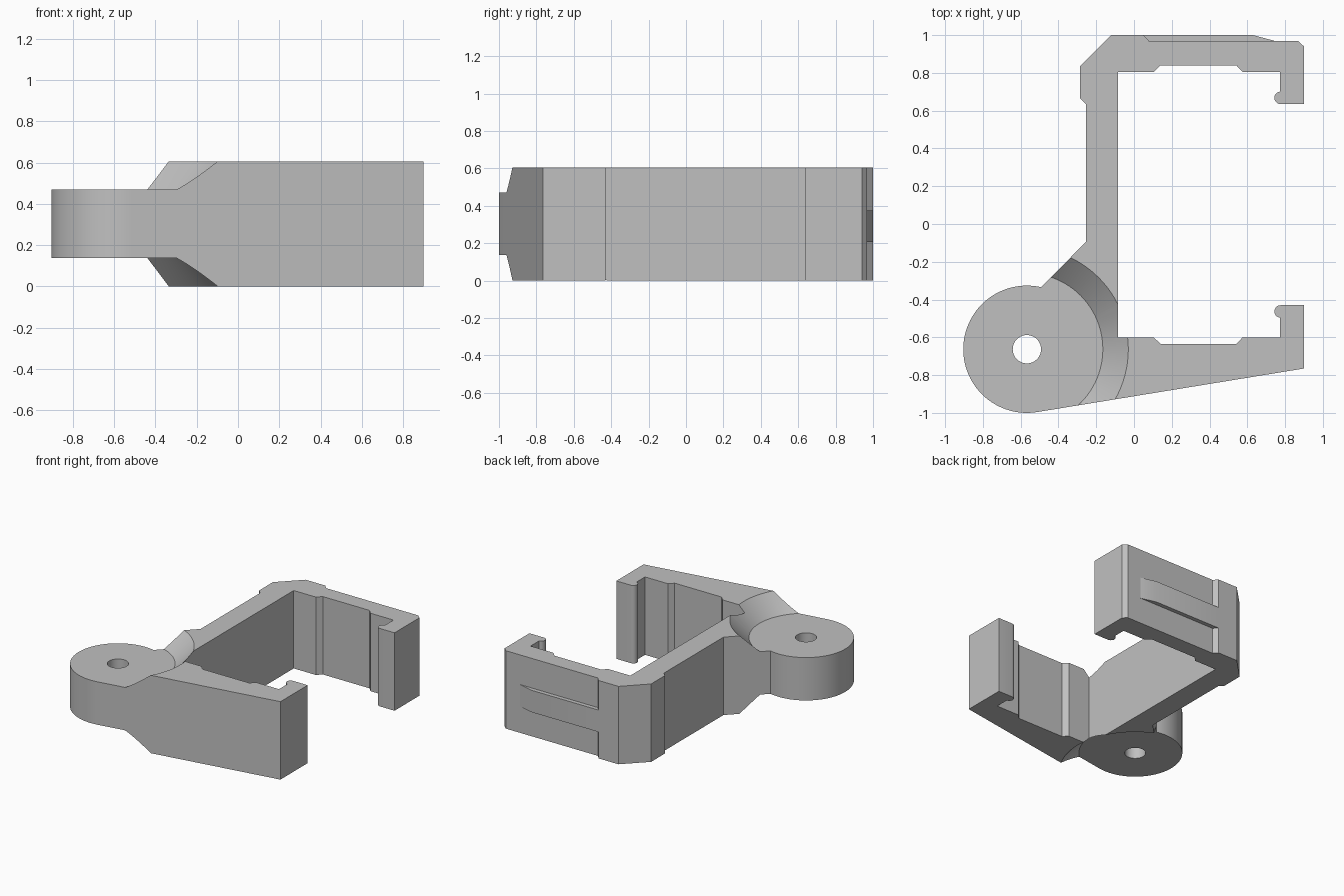
import bpy
import bmesh
from math import atan2, acos, hypot, cos, sin, pi
from mathutils import Matrix, Vector

cube = bpy.data.objects.get("Cube")
if cube:
    bpy.data.objects.remove(cube, do_unlink=True)

HEIGHT = 0.605
HUB = Vector((-0.567, -0.663))
HUB_R = 0.337
HUB_BOTTOM, HUB_TOP = 0.137, 0.47
MID_Y = 0.1025  # mirror line of the two clip arms

grey = bpy.data.materials.new("light grey plastic")
grey.use_nodes = True
grey.diffuse_color = (0.53, 0.53, 0.53, 1)
grey.node_tree.nodes["Principled BSDF"].inputs["Base Color"].default_value = (0.53, 0.53, 0.53, 1)


def finish(name, bm):
    bmesh.ops.recalc_face_normals(bm, faces=bm.faces)
    mesh = bpy.data.meshes.new(name)
    bm.to_mesh(mesh)
    bm.free()
    mesh.materials.append(grey)
    obj = bpy.data.objects.new(name, mesh)
    bpy.context.collection.objects.link(obj)
    return obj


def prism(name, outline, z0, z1):
    bm = bmesh.new()
    face = bm.faces.new([bm.verts.new((x, y, z0)) for x, y in outline])
    new = bmesh.ops.extrude_face_region(bm, geom=[face])["geom"]
    verts = [v for v in new if isinstance(v, bmesh.types.BMVert)]
    bmesh.ops.translate(bm, verts=verts, vec=(0, 0, z1 - z0))
    return finish(name, bm)


def arc(cx, cy, r, a0, a1, steps):
    angles = [a0 + (a1 - a0) * i / steps for i in range(steps + 1)]
    return [(cx + r * cos(a), cy + r * sin(a)) for a in angles]


def cut(target, r0, r1, z0, z1, segments):
    """Subtract an upright cone or cylinder centred on the hub."""
    bm = bmesh.new()
    place = Matrix.Translation((HUB.x, HUB.y, (z0 + z1) / 2))
    bmesh.ops.create_cone(bm, cap_ends=True, segments=segments, radius1=r0,
                          radius2=r1, depth=z1 - z0, matrix=place)
    cutter = finish("cutter", bm)
    cutter.hide_render = True
    mod = target.modifiers.new("cut", 'BOOLEAN')
    mod.operation = 'DIFFERENCE'
    mod.solver = 'EXACT'
    mod.object = cutter
    bpy.context.view_layer.objects.active = target
    bpy.ops.object.modifier_apply(modifier=mod.name)
    bpy.data.objects.remove(cutter, do_unlink=True)


# Inside edge of the front arm, from the lip to the back wall
lip = [(0.9, -0.43)] + arc(0.776, -0.463, 0.033, pi / 2, 3 * pi / 2, 10)
recess = [(0.772, -0.496), (0.772, -0.6), (0.575, -0.6), (0.542, -0.635),
          (0.14, -0.635), (0.105, -0.6), (-0.085, -0.6)]
inside = lip + recess
mirrored = [(x, 2 * MID_Y - y) for x, y in reversed(inside)]

# Outside edge of the rear arm and the back wall
outside = [(0.9, 0.94), (0.87, 0.968), (0.08, 0.968), (0.05, 1.0), (-0.12, 1.0),
           (-0.285, 0.835), (-0.285, 0.665), (-0.255, 0.635), (-0.255, -0.095)]

# Round hub, running tangent into the front arm
tip = Vector((0.9, -0.765))
d = tip - HUB
tangent = atan2(d.y, d.x) - acos(HUB_R / hypot(d.x, d.y)) + 2 * pi
notch = atan2(0.333, 0.077)
hub_edge = arc(HUB.x, HUB.y, HUB_R, notch, tangent, 56)

bracket = prism("clip_bracket", [tuple(tip)] + inside + mirrored + outside + hub_edge, 0, HEIGHT)

# Conical reliefs above and below the hub, and the pivot hole
drop = 0.2
cut(bracket, 0.402, 0.402 + drop, HUB_TOP, HUB_TOP + drop, 96)
cut(bracket, 0.402 + drop, 0.402, HUB_BOTTOM - drop, HUB_BOTTOM, 96)
cut(bracket, 0.075, 0.075, -0.1, HEIGHT + 0.1, 40)

# Ramped rib on the outside of the rear arm
rib = prism("rear_rib", [(0.05, 1.0), (0.04, 0.95), (0.7, 0.95), (0.75, 0.968), (0.63, 1.0)],
            0.205, 0.375)

# Smooth the curved walls, keep the edges crisp
bpy.ops.object.select_all(action='DESELECT')
for obj in (bracket, rib):
    obj.select_set(True)
bpy.context.view_layer.objects.active = bracket
bpy.ops.object.shade_smooth_by_angle()
